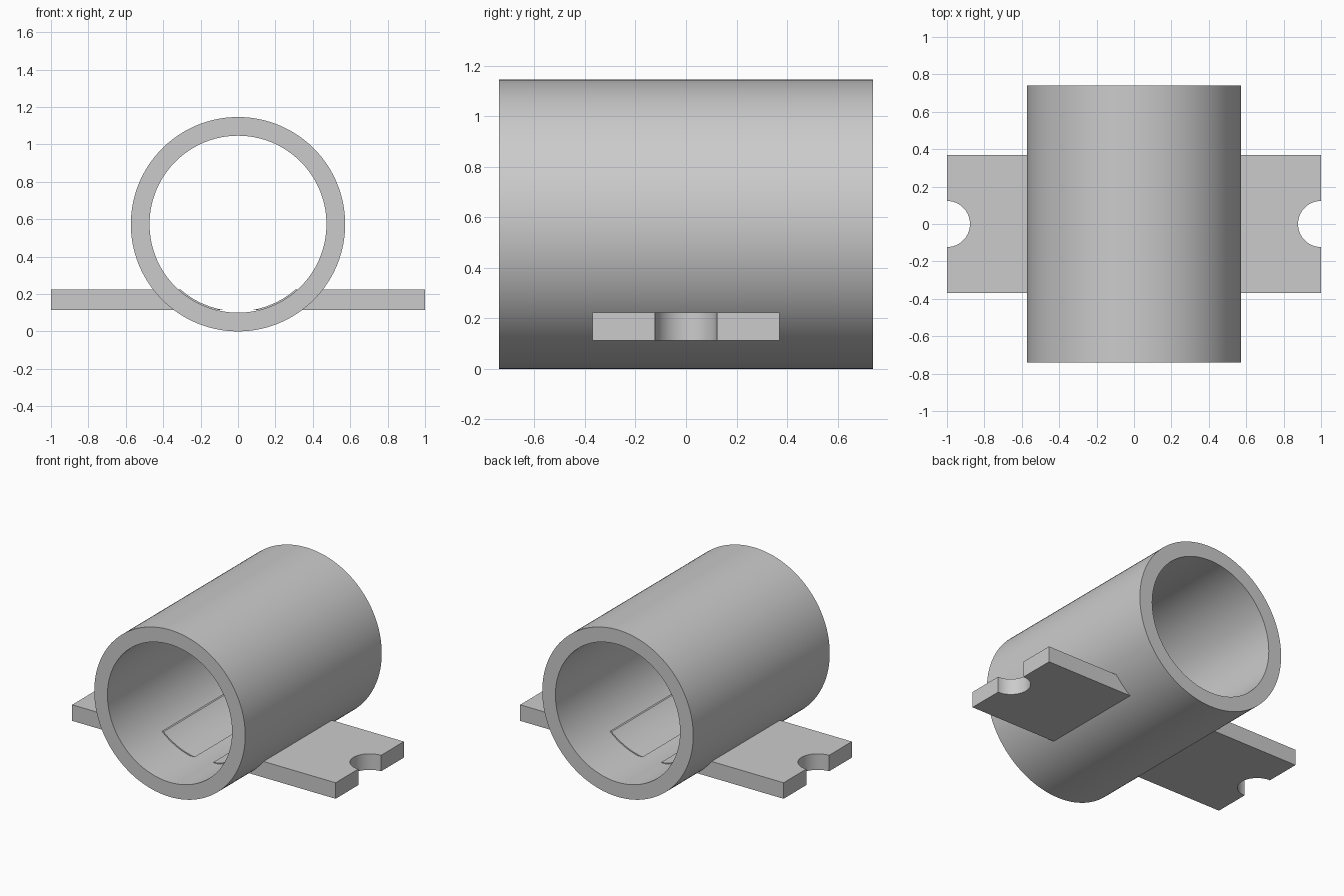
import bpy
import math

if "Cube" in bpy.data.objects:
    bpy.data.objects.remove(bpy.data.objects["Cube"], do_unlink=True)

RADIUS, BORE, LENGTH = 0.573, 0.473, 1.48
SEGMENTS = 128

grey = bpy.data.materials.new("plain grey")
grey.use_nodes = True
colour = (0.6, 0.6, 0.6, 1)
grey.diffuse_color = colour
grey.node_tree.nodes["Principled BSDF"].inputs["Base Color"].default_value = colour


def cylinder(name, radius, depth, location, along_y=False):
    bpy.ops.mesh.primitive_cylinder_add(
        vertices=SEGMENTS, radius=radius, depth=depth, location=location,
        rotation=(math.pi / 2 if along_y else 0, 0, 0))
    obj = bpy.context.object
    obj.name = name
    obj.data.materials.append(grey)
    return obj


def cut(obj, cutter):
    mod = obj.modifiers.new("cut", "BOOLEAN")
    mod.operation = "DIFFERENCE"
    mod.solver = "EXACT"
    mod.object = cutter
    bpy.context.view_layer.objects.active = obj
    bpy.ops.object.modifier_apply(modifier=mod.name)
    bpy.data.objects.remove(cutter, do_unlink=True)


def smooth(obj):
    bpy.ops.object.select_all(action="DESELECT")
    obj.select_set(True)
    bpy.context.view_layer.objects.active = obj
    bpy.ops.object.shade_smooth_by_angle(angle=math.radians(30))


# Open tube lying along y
tube = cylinder("tube", RADIUS, LENGTH, (0, 0, RADIUS), True)
cut(tube, cylinder("bore_cutter", BORE, LENGTH + 1, (0, 0, RADIUS), True))
smooth(tube)

# Mounting plate through the lower wall, standing slightly proud inside the bore
bpy.ops.mesh.primitive_cube_add(size=1, location=(0, 0, 0.168))
plate = bpy.context.object
plate.name = "mounting_plate"
plate.scale = (2, 0.74, 0.11)
bpy.ops.object.transform_apply(location=False, rotation=False, scale=True)
plate.data.materials.append(grey)
cut(plate, cylinder("plate_bore_cutter", BORE - 0.008, LENGTH, (0, 0, RADIUS), True))

# Half-round bolt notches in both ends
for side in (-1, 1):
    cut(plate, cylinder("notch_cutter", 0.123, 1, (side, 0, 0.168)))
smooth(plate)
